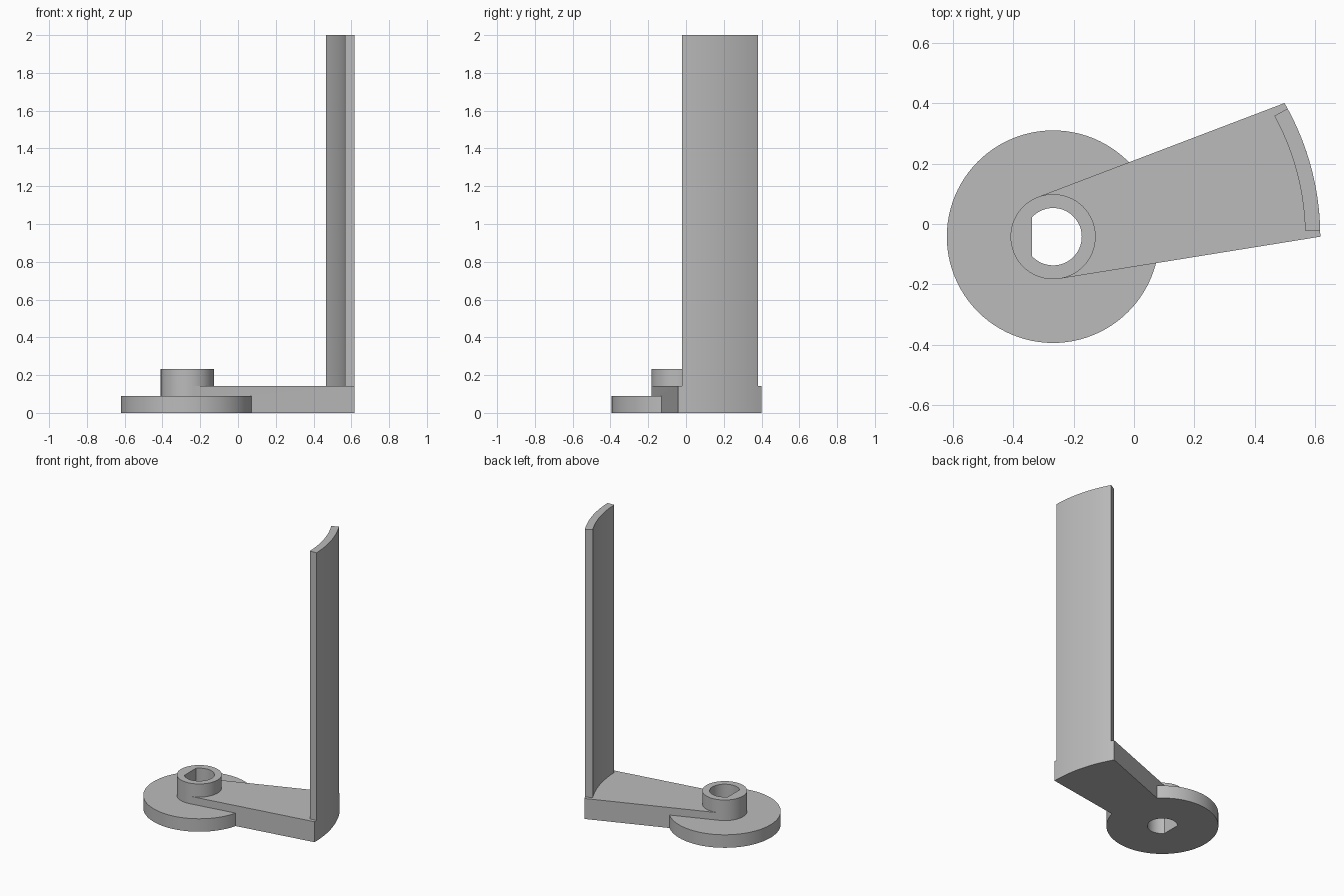
import bpy, bmesh
from math import acos, atan2, cos, sin, pi, radians

default = bpy.data.objects.get("Cube")
if default:
    bpy.data.objects.remove(default, do_unlink=True)

CX, CY = -0.268, -0.042          # hub axis
DISC_R, HUB_R, HOLE_R, ARM_R = 0.352, 0.141, 0.095, 0.885
DISC_H, ARM_H, HUB_H, TOP = 0.09, 0.142, 0.233, 2.0

grey = bpy.data.materials.new("plain grey")
grey.use_nodes = True
grey.diffuse_color = (0.5, 0.5, 0.5, 1)
grey.node_tree.nodes["Principled BSDF"].inputs["Base Color"].default_value = (0.5, 0.5, 0.5, 1)


def arc(r, a0, a1, n):
    """Points on an arc around the hub axis, both ends included."""
    angles = [a0 + (a1 - a0) * i / n for i in range(n + 1)]
    return [(CX + r * cos(a), CY + r * sin(a)) for a in angles]


def prism(name, outline, z0, z1):
    """Extrude a counter-clockwise outline from z0 to z1."""
    bm = bmesh.new()
    base = bm.faces.new([bm.verts.new((x, y, z0)) for x, y in outline])
    new = bmesh.ops.extrude_face_region(bm, geom=[base], use_keep_orig=True)["geom"]
    top = [v for v in new if isinstance(v, bmesh.types.BMVert)]
    bmesh.ops.translate(bm, verts=top, vec=(0, 0, z1 - z0))
    bmesh.ops.recalc_face_normals(bm, faces=bm.faces)
    mesh = bpy.data.meshes.new(name)
    bm.to_mesh(mesh)
    bm.free()
    mesh.materials.append(grey)
    obj = bpy.data.objects.new(name, mesh)
    bpy.context.collection.objects.link(obj)
    return obj


def select(obj):
    bpy.ops.object.select_all(action='DESELECT')
    obj.select_set(True)
    bpy.context.view_layer.objects.active = obj


def combine(target, other, operation):
    """Apply a boolean and discard the other solid."""
    mod = target.modifiers.new(operation, 'BOOLEAN')
    mod.operation, mod.solver, mod.object = operation, 'EXACT', other
    select(target)
    bpy.ops.object.modifier_apply(modifier=mod.name)
    bpy.data.objects.remove(other, do_unlink=True)


# Base: round disc, raised hub and tapering arm tangent to the hub
base = prism("crank_base", arc(DISC_R, 0, 2 * pi, 96)[:-1], 0, DISC_H)
hub = prism("hub", arc(HUB_R, 0, 2 * pi, 64)[:-1], 0, HUB_H)
sweep = radians(30)
tangent = acos(HUB_R / ARM_R)
arm = prism("arm", arc(ARM_R, 0, sweep, 24)
            + arc(HUB_R * 0.999, sweep + tangent, 2 * pi - tangent, 24), 0, ARM_H)
combine(base, arm, 'UNION')
combine(base, hub, 'UNION')

# D-shaped shaft hole with its flat on the -x side
flat = acos(-0.07 / HOLE_R)
combine(base, prism("shaft_hole", arc(HOLE_R, -flat, flat, 48), -0.1, HUB_H + 0.1), 'DIFFERENCE')

# Tall curved blade standing on the outer end of the arm
inset = radians(1.35)
blade = prism("curved_blade", arc(ARM_R, inset, sweep - inset, 24)
              + arc(ARM_R - 0.05, sweep - inset, inset, 24), ARM_H, TOP)

for obj in (base, blade):
    select(obj)
    bpy.ops.object.shade_smooth_by_angle(angle=radians(25))
